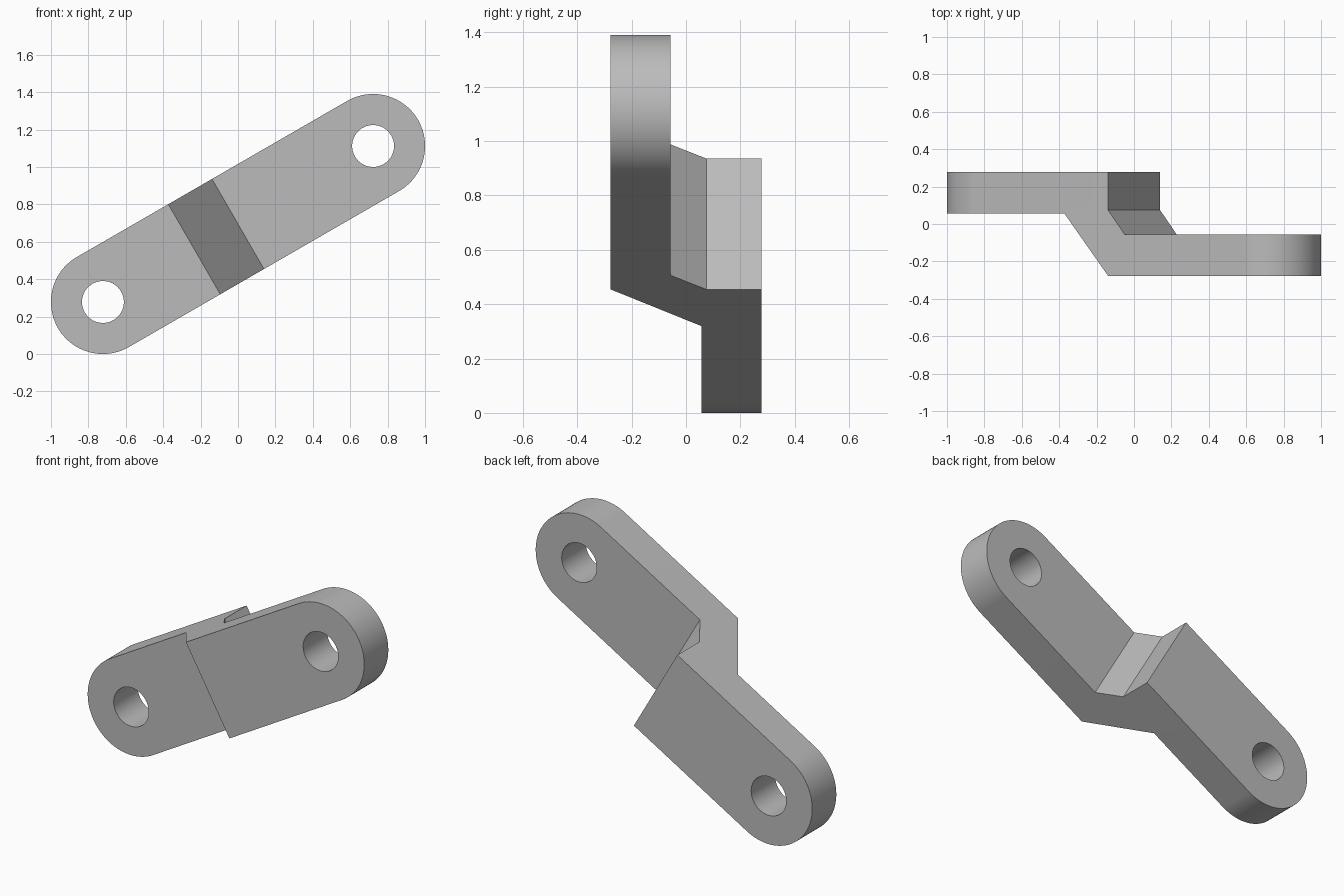
import bpy, bmesh, math
from mathutils import Matrix, Vector

cube = bpy.data.objects.get("Cube")
if cube:
    bpy.data.objects.remove(cube, do_unlink=True)

TILT = math.radians(30)
RADIUS = 0.278      # rounded ends
HALF = 0.834        # half the distance between hole centres
HOLE = 0.112
FRONT, BACK, THICK = -0.277, 0.277, 0.22

metal = bpy.data.materials.new("grey metal")
metal.use_nodes = True
grey = (0.5, 0.5, 0.5, 1)
metal.diffuse_color = grey
metal.node_tree.nodes["Principled BSDF"].inputs["Base Color"].default_value = grey


def prism(name, points, push):
    """Extrude a closed outline along a vector."""
    bm = bmesh.new()
    face = bm.faces.new([bm.verts.new(p) for p in points])
    out = bmesh.ops.extrude_face_region(bm, geom=[face])
    moved = [v for v in out["geom"] if isinstance(v, bmesh.types.BMVert)]
    bmesh.ops.translate(bm, verts=moved, vec=Vector(push))
    bmesh.ops.recalc_face_normals(bm, faces=bm.faces)
    mesh = bpy.data.meshes.new(name)
    bm.to_mesh(mesh)
    bm.free()
    mesh.materials.append(metal)
    obj = bpy.data.objects.new(name, mesh)
    bpy.context.collection.objects.link(obj)
    return obj


def arc(cx, r, start, sweep, n):
    return [(cx + r * math.cos(start + sweep * i / n), -0.5,
             r * math.sin(start + sweep * i / n)) for i in range(n + 1)]


# Offset link seen edge-on: two plates joined by a slanted web
end = HALF + RADIUS + 0.1
profile = [(-end, BACK), (-end, BACK - THICK), (-0.27, BACK - THICK),
           (0, FRONT), (end, FRONT), (end, FRONT + THICK),
           (0.104, FRONT + THICK), (0, 0.075), (0, BACK)]
link = prism("offset_link", [(u, y, -0.4) for u, y in profile], (0, 0, 0.8))

# Rounded outline and the two bolt holes
outline = (arc(HALF, RADIUS, -math.pi / 2, math.pi, 48)
           + arc(-HALF, RADIUS, math.pi / 2, math.pi, 48))
cutters = [(prism("outline_cutter", outline, (0, 1, 0)), "INTERSECT")]
for side, cx in (("left", HALF), ("right", -HALF)):
    ring = arc(cx, HOLE, 0, math.tau, 64)[:-1]
    cutters.append((prism(side + "_hole_cutter", ring, (0, 1, 0)), "DIFFERENCE"))

for cutter, operation in cutters:
    cutter.hide_render = True
    mod = link.modifiers.new(cutter.name, "BOOLEAN")
    mod.operation, mod.object, mod.solver = operation, cutter, "EXACT"

# Apply the cuts and drop the cutters
bpy.context.view_layer.update()
graph = bpy.context.evaluated_depsgraph_get()
cut_mesh = bpy.data.meshes.new_from_object(link.evaluated_get(graph))
link.modifiers.clear()
link.data = cut_mesh
for cutter, _ in cutters:
    bpy.data.objects.remove(cutter, do_unlink=True)

# Tilt the link and stand it on the ground
lift = HALF * math.sin(TILT) + RADIUS
cut_mesh.transform(Matrix.Translation((0, 0, lift)) @ Matrix.Rotation(-TILT, 4, "Y"))

bpy.ops.object.select_all(action="DESELECT")
link.select_set(True)
bpy.context.view_layer.objects.active = link
bpy.ops.object.shade_smooth_by_angle(angle=math.radians(30))
